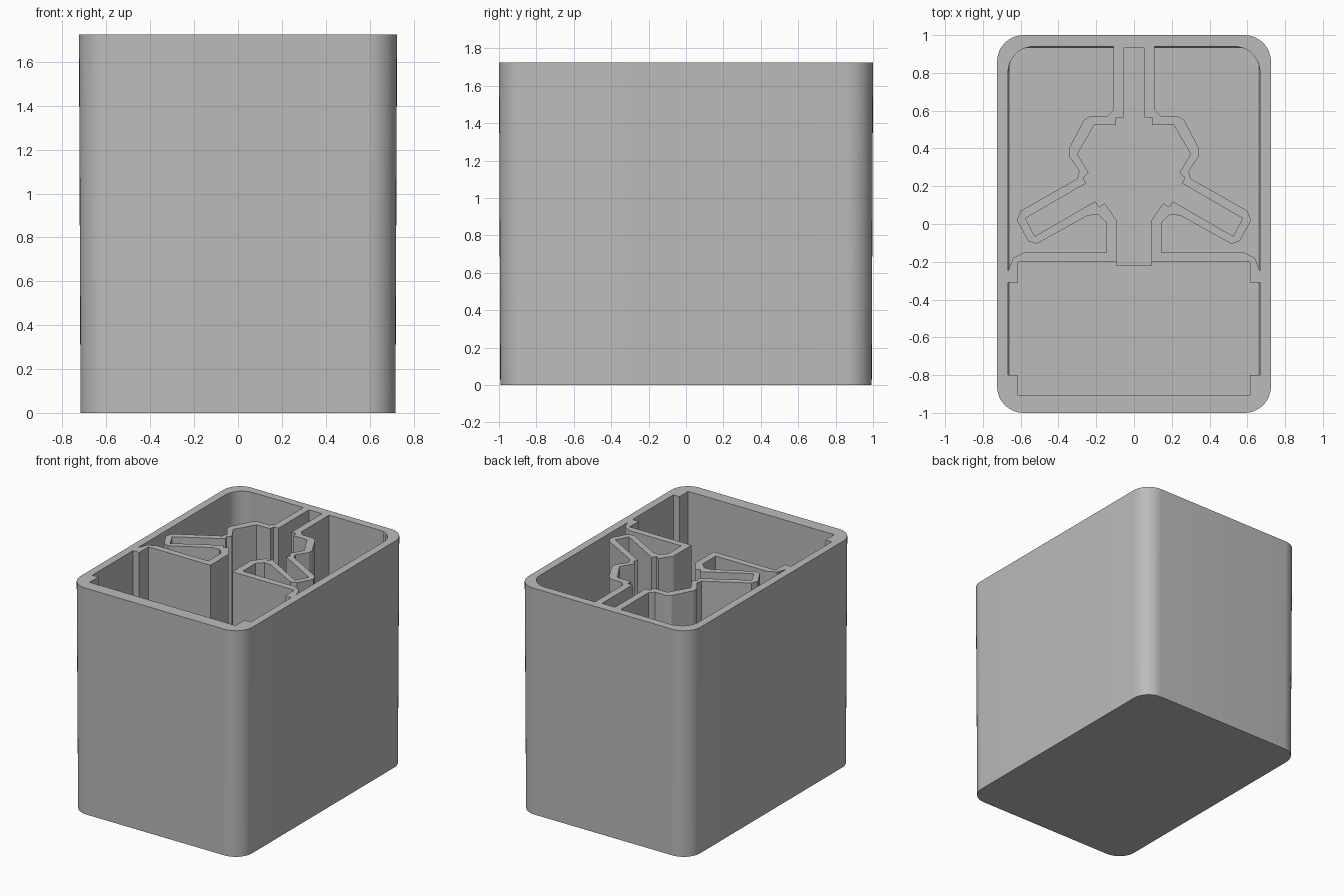
import bpy, bmesh
from math import cos, sin, pi

if "Cube" in bpy.data.objects:
    bpy.data.objects.remove(bpy.data.objects["Cube"], do_unlink=True)

HEIGHT = 1.725

grey = bpy.data.materials.new("light grey plastic")
grey.use_nodes = True
colour = (0.5, 0.5, 0.5, 1)
grey.diffuse_color = colour
grey.node_tree.nodes["Principled BSDF"].inputs["Base Color"].default_value = colour


def arc(cx, cy, r, start, steps=10):
    """Quarter circle, counter-clockwise from the start angle."""
    return [(cx + r * cos(start + pi / 2 * i / steps),
             cy + r * sin(start + pi / 2 * i / steps)) for i in range(steps + 1)]


def mirrored(half):
    """Close a half outline by mirroring it across x = 0."""
    return half + [(-x, y) for x, y in reversed(half)]


def prism(name, outline, z0, z1, draft):
    """Upright prism whose lower outline is narrowed by the draft function."""
    bm = bmesh.new()
    low = [bm.verts.new((*draft(x, y), z0)) for x, y in outline]
    top = [bm.verts.new((x, y, z1)) for x, y in outline]
    bm.faces.new(low)
    bm.faces.new(top)
    for i in range(len(low)):
        j = (i + 1) % len(low)
        bm.faces.new((low[i], low[j], top[j], top[i]))
    bmesh.ops.recalc_face_normals(bm, faces=bm.faces)
    mesh = bpy.data.meshes.new(name)
    bm.to_mesh(mesh)
    bm.free()
    mesh.materials.append(grey)
    obj = bpy.data.objects.new(name, mesh)
    bpy.context.collection.objects.link(obj)
    return obj


def outer_draft(x, y):
    return x * 0.99, y * 0.993


def pocket_draft(x, y):
    return max(-0.658, min(0.658, x)), min(0.932, y)


# Outer body: tall box with rounded corners
corner = 0.14
body_half = arc(0.725 - corner, corner - 1, corner, -pi / 2) + arc(0.725 - corner, 1 - corner, corner, 0)
body = prism("divided_box", mirrored(body_half), 0, HEIGHT, outer_draft)

# Side pocket, wrapping around the outside of the star-shaped wall
side = [(.108, .94), (.108, .607), (.14, .572), (.23, .572), (.265, .55),
        (.345, .40), (.345, .36), (.29, .28), (.30, .24), (.60, .07),
        (.62, .02), (.56, -.09), (.515, -.105), (.245, .045), (.19, .05),
        (.145, .005), (.145, -.15), (.58, -.15), (.64, -.18), (.667, -.25)]
side += arc(.53, .803, .137, 0)

# Three-armed pocket inside the star-shaped wall
star = [(.055, .932), (.055, .565), (.095, .565), (.095, .525), (.21, .525),
        (.30, .37), (.24, .27), (.27, .245), (.255, .215), (.575, .03),
        (.525, -.065), (.205, .12), (.185, .09), (.155, .11), (.093, .02),
        (.093, -.22)]

# Front pocket, widened in the middle of both side walls
front = [(.615, -.905), (.615, -.8), (.667, -.8), (.667, -.31), (.615, -.31), (.615, -.2)]

pockets = [("left_pocket", side, .06),
           ("right_pocket", [(-x, y) for x, y in side], .06),
           ("star_pocket", mirrored(star), .06),
           ("front_pocket", mirrored(front), .08)]

# Cut the pockets out of the body
bpy.context.view_layer.objects.active = body
for name, outline, floor in pockets:
    cutter = prism(name, outline, floor, HEIGHT + 0.02, pocket_draft)
    cutter.hide_render = True
    cut = body.modifiers.new(name, 'BOOLEAN')
    cut.operation = 'DIFFERENCE'
    cut.solver = 'EXACT'
    cut.object = cutter
    bpy.ops.object.modifier_apply(modifier=cut.name)
    bpy.data.objects.remove(cutter, do_unlink=True)

# Smooth the rounded corners, keep the edges sharp
bpy.ops.object.select_all(action='DESELECT')
body.select_set(True)
bpy.ops.object.shade_smooth_by_angle(angle=pi / 7)
